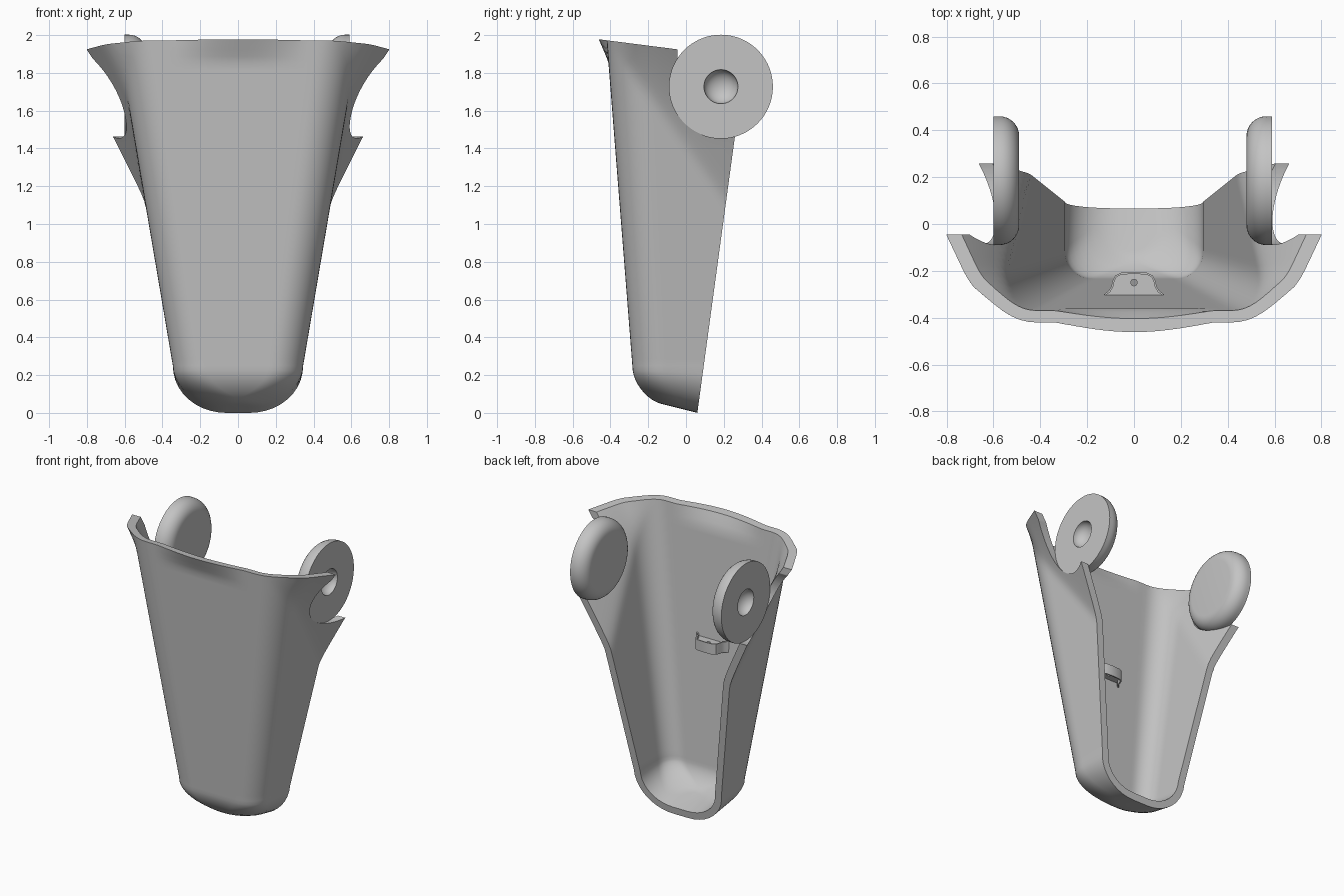
import bpy, bmesh
from math import sin, cos, atan, pi, radians
from mathutils import Matrix, Vector

cube = bpy.data.objects.get("Cube")
if cube:
    bpy.data.objects.remove(cube)

grey = bpy.data.materials.new("plain_grey")
grey.use_nodes = True
grey.diffuse_color = (0.55, 0.55, 0.55, 1)
grey.node_tree.nodes["Principled BSDF"].inputs["Base Color"].default_value = (0.55, 0.55, 0.55, 1)


def make(name, bm):
    mesh = bpy.data.meshes.new(name)
    bm.to_mesh(mesh)
    bm.free()
    mesh.materials.append(grey)
    ob = bpy.data.objects.new(name, mesh)
    bpy.context.collection.objects.link(ob)
    return ob


def activate(ob):
    bpy.ops.object.select_all(action="DESELECT")
    ob.select_set(True)
    bpy.context.view_layer.objects.active = ob


def smooth(ob, angle=35):
    activate(ob)
    bpy.ops.object.shade_smooth_by_angle(angle=radians(angle))


def thicken(ob, amount, offset):
    mod = ob.modifiers.new("thickness", "SOLIDIFY")
    mod.thickness = amount
    mod.offset = offset
    mod.use_even_offset = True
    activate(ob)
    bpy.ops.object.modifier_apply(modifier=mod.name)


def trim(ob, bm):
    """Subtract a solid from the object."""
    cutter = make("cutter", bm)
    cutter.hide_render = True
    mod = ob.modifiers.new("trim", "BOOLEAN")
    mod.operation = "DIFFERENCE"
    mod.solver = "EXACT"
    mod.object = cutter
    activate(ob)
    bpy.ops.object.modifier_apply(modifier=mod.name)
    bpy.data.objects.remove(cutter)


def block(corner, tilt, push):
    """Big cube resting on a tilted plane through the corner point."""
    bm = bmesh.new()
    place = Matrix.Translation(corner) @ Matrix.Rotation(tilt, 4, "X") @ Matrix.Translation(push)
    bmesh.ops.create_cube(bm, size=4, matrix=place)
    return bm


def clamp(v):
    return max(0.0, min(1.0, v))


def half_section(w, front, back, r, n=10):
    """Back edge of the side wall, round the corner, to the front centre."""
    wall = 2 * n
    pts = [(w, back + (front + r - back) * i / wall) for i in range(wall)]
    pts += [(w - r + r * cos(a), front + r - r * sin(a))
            for a in (pi / 2 * i / n for i in range(n))]
    pts += [((w - r) * (1 - i / n), front) for i in range(n + 1)]
    return pts


def both_sides(pts):
    return pts + [(-x, y) for x, y in reversed(pts[:-1])]


# Shell: open-backed tapered trough with a rounded toe and flared side wings
SPARE = 0.08
rows = []
for k in range(10, 0, -1):
    t = pi / 2 * k / 10
    w = 0.06 + 0.285 * cos(t)
    base = 0.25 * (1 - sin(t))
    sec = half_section(w, -0.13 - 0.154 * cos(t), 0.06 + 0.136 * base + SPARE, min(0.165, 0.9 * w))
    rows.append([(x, y, base + 0.25 * (0.06 - y) * sin(t)) for x, y in both_sides(sec)])
steps = 50
for k in range(steps + 1):
    z = 0.25 + 1.82 * k / steps
    sec = half_section(0.345 + 0.17 * (z - 0.25), -0.284 - 0.079 * (z - 0.25),
                       0.06 + 0.136 * z + SPARE, 0.16 + 0.03 * z)
    row = []
    for x, y in both_sides(sec):
        t = max(0.0, min(0.45, y + 0.72 * z - 1.0))
        flare = 0.4 * t * t / (t + 0.04) * (1 + 0.9 * max(0.0, z - 1.47))
        flare *= clamp((y + 0.42) / 0.15)
        x += flare if x > 0 else -flare
        lip = cos(pi / 2 * clamp(abs(x) / 0.34))
        y -= 0.04 * lip * max(0.0, (z - 1.86) / 0.115)
        row.append((x, y, z))
    rows.append(row)

bm = bmesh.new()
grid = [[bm.verts.new(p) for p in row] for row in rows]
for low, high in zip(grid, grid[1:]):
    for j in range(len(low) - 1):
        bm.faces.new((low[j], high[j], high[j + 1], low[j + 1]))
bm.faces.new(grid[0])
shell = make("shell", bm)
thicken(shell, 0.05, -1)

# Flat trims: sloping back, sloping top rim, upright wing ends
trim(shell, block((0, 0.06, 0), -atan(0.136), (0, 2, 0)))
trim(shell, block((0, -0.455, 1.977), -atan(0.128), (0, 0, 2)))
trim(shell, block((0, -0.045, 1.8), 0, (0, 2, 2)))

# Round notches in the wings around the discs
AXIS = Vector((0, 0.185, 1.727))
bm = bmesh.new()
bmesh.ops.create_cone(bm, cap_ends=True, segments=96, radius1=0.273, radius2=0.273, depth=3,
                      matrix=Matrix.Translation(AXIS) @ Matrix.Rotation(pi / 2, 4, "Y"))
trim(shell, bm)
smooth(shell)


# Discs: flat outer face with a round dimple, inner rim rounded over
def disc(name, side, outer):
    R, depth, fillet, hole = 0.275, 0.11, 0.085, 0.09
    prof = [(hole * sin(pi / 2 * i / 8), 0.07 * cos(pi / 2 * i / 8)) for i in range(9)]
    prof += [(R, 0)]
    prof += [(R - fillet + fillet * cos(a), depth - fillet + fillet * sin(a))
             for a in (pi / 2 * i / 8 for i in range(9))]
    prof += [(0, depth)]
    bm = bmesh.new()
    vs = [bm.verts.new((outer - side * d, AXIS.y + r, AXIS.z)) for r, d in prof]
    es = [bm.edges.new(p) for p in zip(vs, vs[1:])]
    bmesh.ops.spin(bm, geom=vs + es, cent=AXIS, axis=(1, 0, 0), angle=2 * pi,
                   steps=72, use_duplicate=False)
    bmesh.ops.remove_doubles(bm, verts=bm.verts, dist=0.0005)
    bmesh.ops.recalc_face_normals(bm, faces=bm.faces)
    smooth(make(name, bm))


disc("left_disc", 1, 0.59)
disc("right_disc", -1, -0.60)

# Bracket: small hat-shaped strip on the inner front wall, with a drilled shelf
hat = [(0.125, -0.303), (0.105, -0.288), (0.093, -0.268), (0.088, -0.245),
       (0.078, -0.224), (0.055, -0.212), (0, -0.209)]
outline = both_sides(hat)
bm = bmesh.new()
low = [bm.verts.new((x, y, 1.06)) for x, y in outline]
high = [bm.verts.new((x, y, 1.135)) for x, y in outline]
for i in range(len(low) - 1):
    bm.faces.new((low[i], high[i], high[i + 1], low[i + 1]))
strip = make("bracket_strip", bm)
thicken(strip, 0.008, 0)
smooth(strip)

bm = bmesh.new()
ring = [bm.verts.new((x, y, 1.115)) for x, y in outline + [(-0.12, -0.325), (0.12, -0.325)]]
hole = [bm.verts.new((0.014 * cos(a), -0.25 + 0.014 * sin(a), 1.115))
        for a in (2 * pi * i / 16 for i in range(16))]
edges = [bm.edges.new((loop[i - 1], loop[i])) for loop in (ring, hole) for i in range(len(loop))]
bmesh.ops.triangle_fill(bm, edges=edges, use_beauty=True)
ext = bmesh.ops.extrude_face_region(bm, geom=bm.faces[:])
bmesh.ops.translate(bm, vec=(0, 0, -0.025),
                    verts=[v for v in ext["geom"] if isinstance(v, bmesh.types.BMVert)])
bmesh.ops.recalc_face_normals(bm, faces=bm.faces)
make("bracket_shelf", bm)
